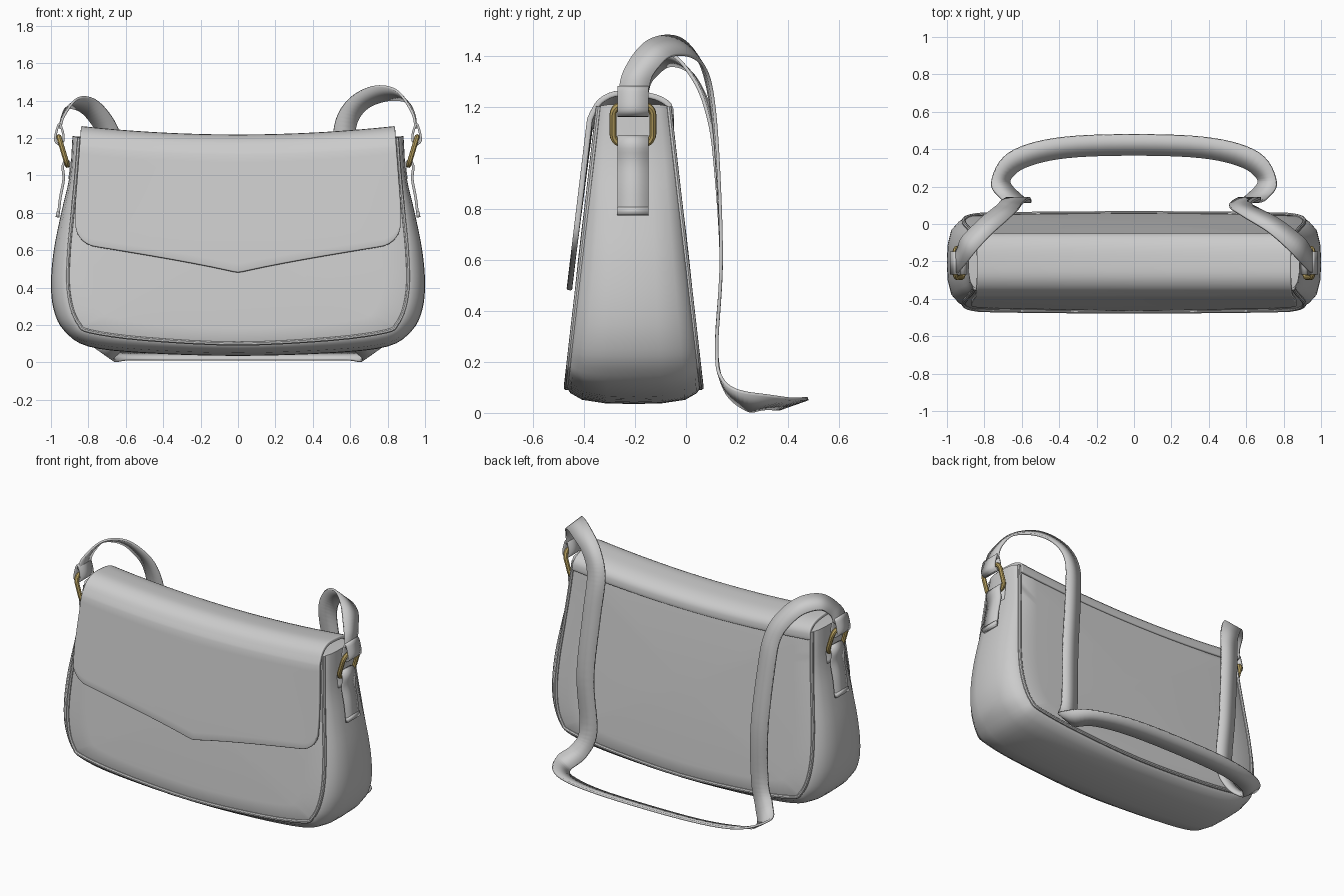
import bpy, bmesh, math
from mathutils import Vector

if "Cube" in bpy.data.objects:
    bpy.data.objects.remove(bpy.data.objects["Cube"])

CY = -0.205                              # centre of the bag in depth


def half_depth(z):
    return 0.275 - 0.115 * z


def spline(pts, n):
    """Catmull-Rom through points of any dimension."""
    p = [Vector(q) for q in pts]
    p = [2 * p[0] - p[1]] + p + [2 * p[-1] - p[-2]]
    out = []
    for i in range(1, len(p) - 2):
        a, b, c, d = p[i - 1:i + 3]
        for k in range(n):
            t = k / n
            out.append(0.5 * (2 * b + (c - a) * t + (2 * a - 5 * b + 4 * c - d) * t * t
                              + (3 * b - a - 3 * c + d) * t ** 3))
    return out + [p[-2]]


def finish(ob, angle=40):
    bpy.ops.object.select_all(action='DESELECT')
    ob.select_set(True)
    bpy.context.view_layer.objects.active = ob
    bpy.ops.object.shade_smooth_by_angle(angle=math.radians(angle))
    return ob


def grid(name, rows, thick=0, close=False, caps=False):
    """Skin rows of points; optional wrap around each row, end caps, thickness."""
    bm = bmesh.new()
    vs = [[bm.verts.new(p) for p in r] for r in rows]
    n = len(rows[0])
    for a, b in zip(vs, vs[1:]):
        for i in range(n if close else n - 1):
            j = (i + 1) % n
            bm.faces.new((a[i], a[j], b[j], b[i]))
    if caps:
        bm.faces.new(vs[0])
        bm.faces.new(vs[-1])
    bmesh.ops.recalc_face_normals(bm, faces=bm.faces)
    me = bpy.data.meshes.new(name)
    bm.to_mesh(me)
    bm.free()
    ob = bpy.data.objects.new(name, me)
    bpy.context.collection.objects.link(ob)
    if thick:
        m = ob.modifiers.new("thickness", 'SOLIDIFY')
        m.thickness, m.offset = thick, 0
    return finish(ob)


def tube(name, pts, r, cyclic=False, mat=None):
    cu = bpy.data.curves.new(name, 'CURVE')
    cu.dimensions, cu.bevel_depth, cu.bevel_resolution = '3D', r, 2
    cu.use_fill_caps = True
    sp = cu.splines.new('POLY')
    sp.points.add(len(pts) - 1)
    for q, p in zip(sp.points, pts):
        q.co = (*p, 1)
    sp.use_cyclic_u = cyclic
    ob = bpy.data.objects.new(name, cu)
    bpy.context.collection.objects.link(ob)
    finish_sel = bpy.context.view_layer.objects
    bpy.ops.object.select_all(action='DESELECT')
    ob.select_set(True)
    finish_sel.active = ob
    bpy.ops.object.convert(target='MESH')
    ob = bpy.context.object
    if mat:
        ob.data.materials.append(mat)
    return finish(ob)


def ribbon(name, pts, width, thick, n=6):
    """pts: six numbers each, centre and width direction."""
    rows = []
    for p in spline(pts, n):
        c, w = Vector(p[:3]), Vector(p[3:]).normalized() * width / 2
        rows.append([c - w, c + w])
    return grid(name, rows, thick)


# Body: panel outline and wider gusset outline, right half from top to bottom
PANEL = [(.85, 1.2), (.865, 1.0), (.885, .8), (.905, .6), (.91, .42), (.89, .29),
         (.85, .205), (.79, .165), (.5, .125), (0, .1)]
MID = [(.885, 1.21), (.9, 1.0), (.945, .8), (.985, .6), (1.0, .42), (.985, .28),
       (.93, .17), (.80, .085), (.5, .05), (0, .035)]


def outline(half):
    side = spline(half + [(-x, z) for x, z in half[-2::-1]], 4)
    x0, z0 = half[0]
    top = [Vector((x0 * u, z0 - .04 * (1 - u * u))) for u in (-.75, -.5, -.25, 0, .25, .5, .75)]
    return side, side + top


panel_side, panel = outline(PANEL)
mid = outline(MID)[1]


def ring(s, blend, k=1.0):
    row = []
    for p, q in zip(panel, mid):
        c = p.lerp(q, blend)
        x, z = c.x * k, .65 + (c.y - .65) * k
        row.append((x, CY + s * (half_depth(z) + .012 * (1 - k * k)), z))
    return row


gusset = [(-1, 0), (-.93, .35), (-.75, .75), (-.4, .97), (0, 1),
          (.4, .97), (.75, .75), (.93, .35), (1, 0)]
rings = [ring(-1, 0, k) for k in (.1, .35, .6, .85)]
rings += [ring(s, b) for s, b in gusset]
rings += [ring(1, 0, k) for k in (.85, .6, .35, .1)]
grid("bag_body", rings, close=True, caps=True)

# Piping round the front and back panels
for label, s in (("front", -1), ("back", 1)):
    tube(label + "_piping", [(p.x, CY + s * half_depth(p.y), p.y) for p in panel_side], .011)

# Flap: over the top from the back, down the front to a shallow point
over = spline([(-.058, 1.15), (-.066, 1.205), (-.12, 1.238), (-.2, 1.25), (-.28, 1.25),
               (-.335, 1.222), (-.363, 1.18), (-.377, 1.15)], 3)
half_u = [0, .03, .08, .16, .27, .4, .53, .66, .78, .86, .9, .93, .955, .975, .99, 1]
us = [-u for u in half_u[:0:-1]] + half_u


def flap_end(u):
    u = math.sqrt(u * u + .0004) - .0004
    z = .475 + .16 * min(u, 1) ** .85
    if u > .88:                          # rounded lower corners
        t = min((u - .88) / .12, 1)
        z += .1 * (1 - math.sqrt(1 - t * t))
    return z


rows = []
for u in us:
    end = flap_end(abs(u))
    prof = [tuple(p) for p in over]
    for i in range(1, 15):
        z = 1.15 + (end - 1.15) * i / 14
        prof.append((-.515 + .12 * z, z))
    row = []
    for y, z in prof:
        hw = .84 + .03 * min(1, max(0, (1.25 - z) / .4))
        sag = .045 * (1 - u * u) * min(1, max(0, (z - .65) / .55))
        row.append((u * hw, y, z - sag))
    rows.append(row)
flap = grid("flap", rows, .022)
bev = flap.modifiers.new("soft_edge", 'BEVEL')
bev.width, bev.segments, bev.limit_method = .006, 2, 'ANGLE'
bev.angle_limit = math.radians(50)

# Side hardware: brass ring, leather tab below, strap loop above
brass = bpy.data.materials.new("brass")
brass.diffuse_color = (.5, .37, .12, 1)
brass.use_nodes = True
brass.node_tree.nodes["Principled BSDF"].inputs["Base Color"].default_value = brass.diffuse_color
corner = []
for cy, cz, a0 in ((1, 1, 0), (-1, 1, 90), (-1, -1, 180), (1, -1, 270)):
    for k in range(6):
        a = math.radians(a0 + 18 * k)
        corner.append((CY - .003 + cy * .04 + .038 * math.cos(a), 1.13 + cz * .038 + .038 * math.sin(a)))
tab = [(.962, .775), (.95, .88), (.932, .98), (.937, 1.05), (.915, 1.08), (.894, 1.05), (.9, .98)]
loop = [(.957, 1.165), (.977, 1.185), (.972, 1.23), (.955, 1.275), (.936, 1.23),
        (.934, 1.185), (.957, 1.165)]
for label, sx in (("right", 1), ("left", -1)):
    tube(label + "_ring", [(sx * (.935 + .3 * (z - 1.13)), y, z) for y, z in corner], .014, True, brass)
    ribbon(label + "_tab", [(sx * x, CY - .003, z, 0, 1, 0) for x, z in tab], .122, .014, 4)
    ribbon(label + "_tab_end", [(sx * .966, CY - .003, .777, 0, 1, 0),
                                (sx * .962, CY - .003, .805, 0, 1, 0)], .124, .018, 1)
    ribbon(label + "_strap_loop", [(sx * x, CY - .003, z, 0, 1, 0) for x, z in loop], .122, .012, 4)

# Strap: rises from each loop, drops behind the bag and lies on the ground
right_top = [(.952, -.208, 1.25, 0, 1, 0), (.935, -.185, 1.335, .1, 1, -.1),
             (.87, -.11, 1.425, .45, .7, -.5), (.75, -.01, 1.435, .6, .45, -.6),
             (.63, .06, 1.37, .9, .2, -.3), (.57, .098, 1.24, 1, .1, 0),
             (.585, .122, 1.0, 1, .05, 0)]
left_top = [(.952, -.208, 1.25, 0, 1, 0), (.935, -.185, 1.315, .1, 1, -.1),
            (.885, -.11, 1.385, .45, .7, -.4), (.8, -.02, 1.37, .6, .5, -.5),
            (.72, .05, 1.28, .9, .25, -.3), (.675, .09, 1.17, 1, .1, 0),
            (.655, .115, 1.0, 1, .05, 0)]
lower = [(.62, .138, .6, 1, 0, 0), (.61, .12, .25, 1, 0, 0), (.66, .148, .11, .9, -.1, .35),
         (.712, .23, .047, .8, -.05, .55), (.61, .35, .036, .5, .85, .35),
         (.3, .415, .036, .05, 1, .36)]
left = [(-x, y, z, -a, b, c) for x, y, z, a, b, c in left_top + lower]
ribbon("shoulder_strap", right_top + lower + left[::-1], .118, .013, 7)
